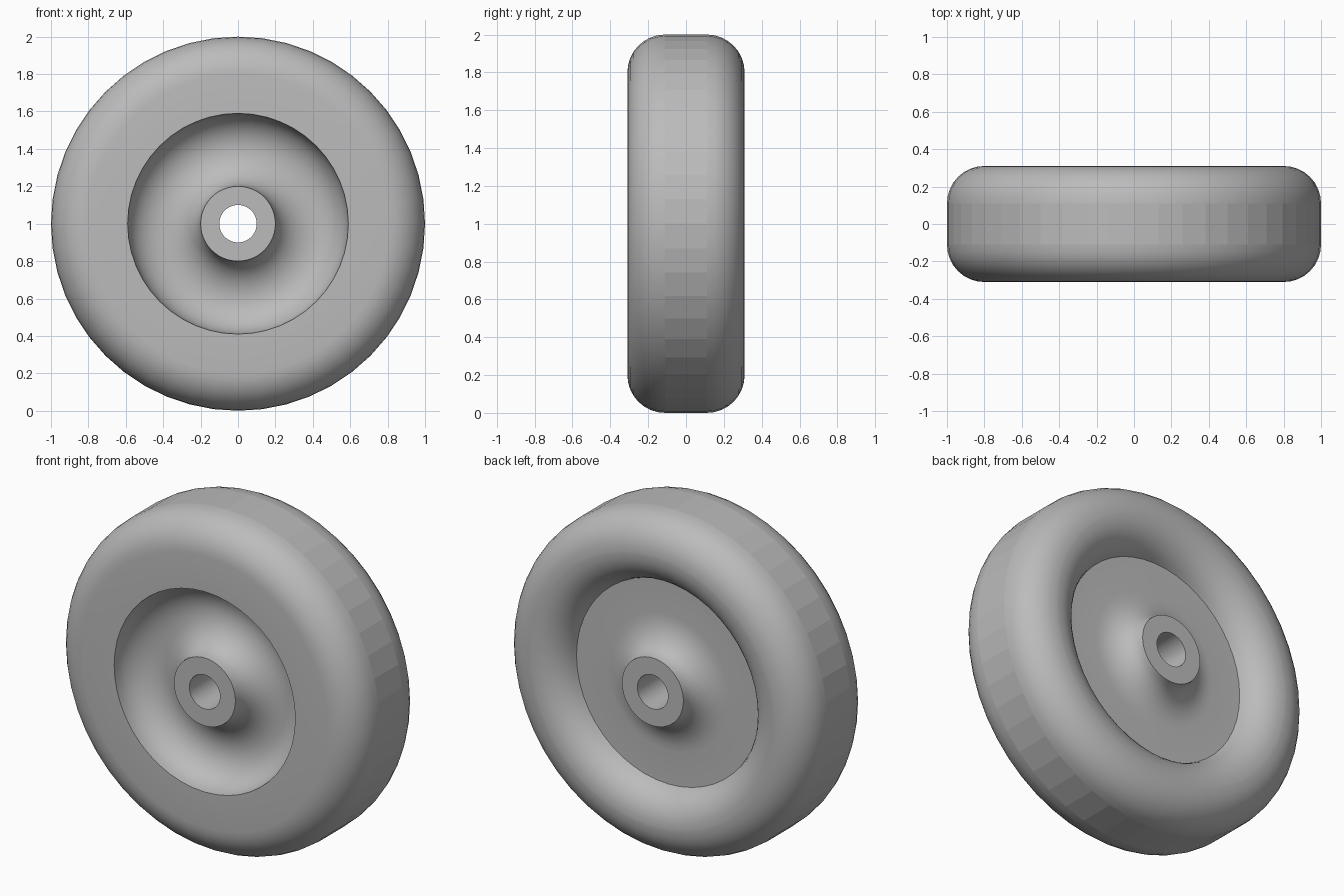
import bpy, bmesh, math

cube = bpy.data.objects.get("Cube")
if cube:
    bpy.data.objects.remove(cube, do_unlink=True)

SEGMENTS = 48
HALF = 0.31      # half width of tyre and hub


def make_material(name, colour):
    mat = bpy.data.materials.new(name)
    mat.use_nodes = True
    mat.diffuse_color = colour
    mat.node_tree.nodes["Principled BSDF"].inputs["Base Color"].default_value = colour
    return mat


def arc(cr, cy, rx, ry, start, end, steps=8):
    """Points (radius, y) on an elliptical arc, angles in degrees."""
    pts = []
    for i in range(steps + 1):
        a = math.radians(start + (end - start) * i / steps)
        pts.append((cr + rx * math.cos(a), cy + ry * math.sin(a)))
    return pts


def lathe(name, profile, mat):
    """Spin a closed (radius, y) profile about the y axis through z = 1."""
    bm = bmesh.new()
    rings = []
    for s in range(SEGMENTS):
        a = 2 * math.pi * s / SEGMENTS
        rings.append([bm.verts.new((r * math.sin(a), y, 1 - r * math.cos(a)))
                      for r, y in profile])
    n = len(profile)
    for s in range(SEGMENTS):
        a, b = rings[s], rings[(s + 1) % SEGMENTS]
        for i in range(n):
            j = (i + 1) % n
            face = bm.faces.new((a[i], a[j], b[j], b[i]))
            # tread and bore stay faceted, everything else is smooth
            cylinder = abs(profile[i][0] - profile[j][0]) < 1e-4
            face.smooth = not cylinder
    bmesh.ops.recalc_face_normals(bm, faces=bm.faces)
    for e in bm.edges:
        flat = any(not f.smooth for f in e.link_faces)
        e.smooth = not flat and e.calc_face_angle(0) < math.radians(30)
    mesh = bpy.data.meshes.new(name)
    bm.to_mesh(mesh)
    bm.free()
    mesh.materials.append(mat)
    obj = bpy.data.objects.new(name, mesh)
    bpy.context.collection.objects.link(obj)
    return obj


grey = make_material("plain grey", (0.5, 0.5, 0.5, 1))

# Front: bore, hub face, fillet into the dish, dish wall, tyre shoulder
FRONT_FLOOR = -0.13
BACK_FLOOR = 0.165
depth = HALF + FRONT_FLOOR
profile = [(0.1, -HALF)]
profile += arc(0.4, -HALF, 0.2, depth, 180, 90)
profile += arc(0.4, -HALF, 0.19, depth, 90, 0)[1:]
profile += arc(0.8, -HALF + 0.2, 0.2, 0.2, -90, 0)
# Back: tyre shoulder, rounded inner lip, flat web, hub fillet, hub face
profile += arc(0.8, HALF - 0.2, 0.2, 0.2, 0, 90)
profile += arc(0.79, HALF - 0.2, 0.2, 0.2, 90, 164)
profile += [(0.59, BACK_FLOOR)]
profile += arc(0.4, HALF, 0.2, HALF - BACK_FLOOR, 270, 180)
profile += [(0.1, HALF)]

lathe("wheel", profile, grey)
